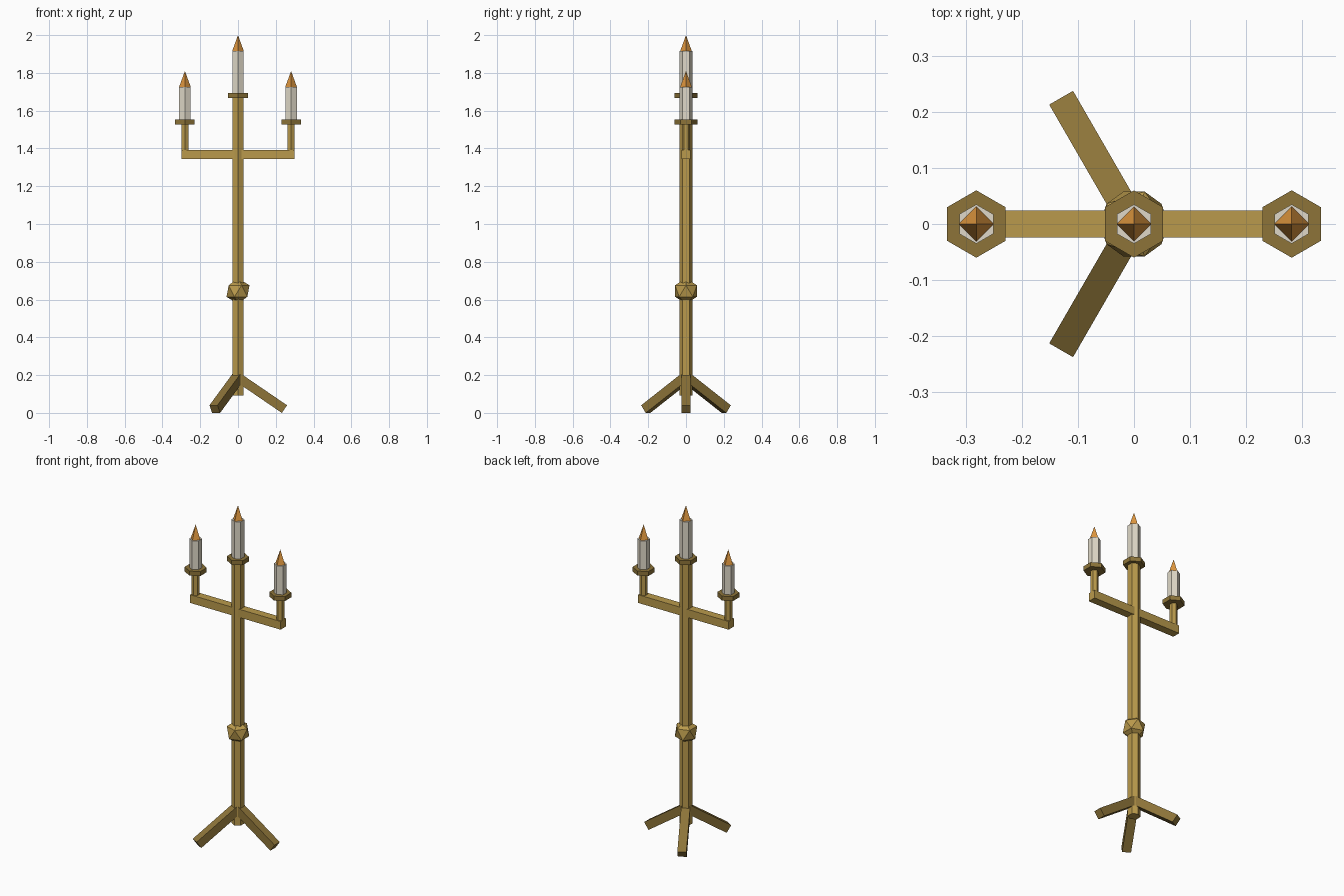
import bpy
import math
from mathutils import Vector

if "Cube" in bpy.data.objects:
    bpy.data.objects.remove(bpy.data.objects["Cube"])


def material(name, rgb):
    """Flat colour from 0-255 sRGB values, stored as linear."""
    m = bpy.data.materials.new(name)
    m.diffuse_color = [(c / 255 / 12.92) if c < 11 else ((c / 255 + 0.055) / 1.055) ** 2.4
                       for c in rgb] + [1.0]
    m.use_nodes = True
    m.node_tree.nodes["Principled BSDF"].inputs["Base Color"].default_value = m.diffuse_color
    return m


brass = material("brass", (186, 154, 76))
dark_brass = material("dark_brass", (141, 116, 57))
wax = material("wax", (224, 217, 200))
flame_orange = material("flame_orange", (222, 150, 62))


def finish(name, mat):
    ob = bpy.context.object
    ob.name = name
    ob.data.materials.append(mat)
    return ob


def hex_prism(name, x, z0, z1, radius, mat):
    bpy.ops.mesh.primitive_cylinder_add(vertices=6, radius=radius, depth=z1 - z0,
                                        location=(x, 0, (z0 + z1) / 2))
    return finish(name, mat)


def bar(name, a, b, thick, mat):
    """Square bar running from point a to point b."""
    a, b = Vector(a), Vector(b)
    d = b - a
    heading = math.atan2(d.y, d.x)
    pitch = -math.atan2(d.z, math.hypot(d.x, d.y))
    bpy.ops.mesh.primitive_cube_add(size=1, location=(a + b) / 2, rotation=(0, pitch, heading))
    ob = finish(name, mat)
    ob.scale = (d.length, thick, thick)
    return ob


def candle_set(side, x, dish_z, wax_top):
    """Drip dish, candle and pointed flame."""
    dish_top = dish_z + 0.027
    hex_prism(side + "_drip_dish", x, dish_z, dish_top, 0.06, dark_brass)
    hex_prism(side + "_candle", x, dish_top, wax_top, 0.035, wax)
    bpy.ops.mesh.primitive_cone_add(vertices=4, radius1=0.031, radius2=0, depth=0.085,
                                    location=(x, 0, wax_top + 0.0425))
    finish(side + "_flame", flame_orange)


# Central pole with faceted knob
hex_prism("pole", 0, 0.093, 1.667, 0.035, brass)
bpy.ops.mesh.primitive_ico_sphere_add(subdivisions=1, radius=0.068, location=(0, 0, 0.645))
finish("knob", brass)

# Cross arm and upright stems
bar("cross_arm", (-0.3, 0, 1.368), (0.3, 0, 1.368), 0.049, brass)
for side, x in (("left", -0.281), ("right", 0.281)):
    hex_prism(side + "_stem", x, 1.385, 1.53, 0.022, brass)
    candle_set(side, x, 1.526, 1.725)
candle_set("middle", 0, 1.666, 1.915)

# Three splayed legs
for i in range(3):
    t = math.radians(120 * i)
    bar("leg_%d" % (i + 1), (0, 0, 0.188),
        (0.246 * math.cos(t), 0.246 * math.sin(t), 0.02), 0.049, dark_brass)
